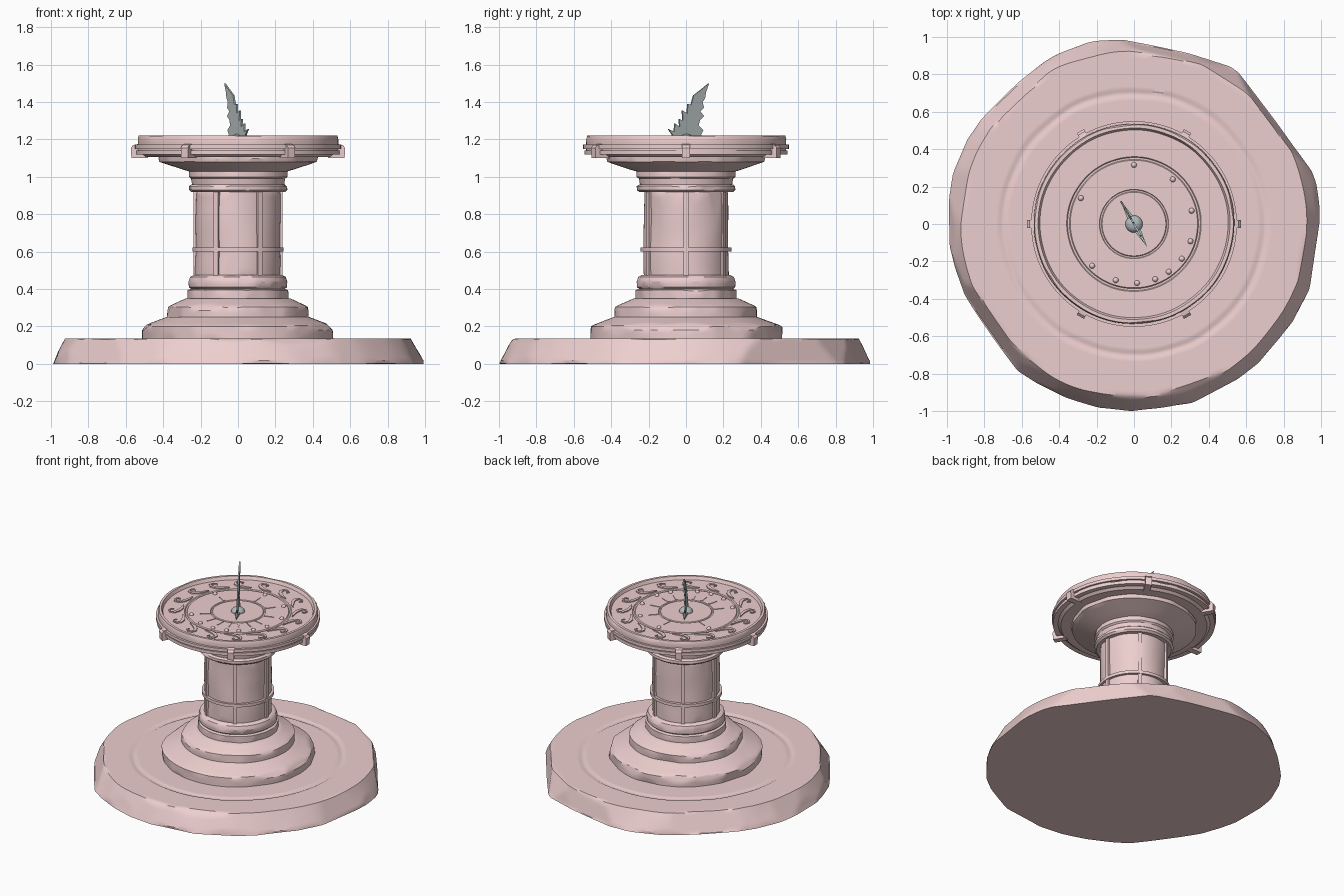
import bpy, bmesh, math, random
from mathutils import Vector, Matrix, noise

if "Cube" in bpy.data.objects:
    bpy.data.objects.remove(bpy.data.objects["Cube"])

random.seed(7)
TAU = math.tau


def material(name, colour):
    m = bpy.data.materials.new(name)
    m.diffuse_color = colour
    m.use_nodes = True
    m.node_tree.nodes["Principled BSDF"].inputs["Base Color"].default_value = m.diffuse_color
    return m


STONE = material("pink_stone", (0.85, 0.62, 0.62, 1))
METAL = material("dull_metal", (0.45, 0.5, 0.5, 1))


def finish(name, bm, mat=STONE):
    bmesh.ops.recalc_face_normals(bm, faces=bm.faces)
    me = bpy.data.meshes.new(name)
    bm.to_mesh(me)
    bm.free()
    ob = bpy.data.objects.new(name, me)
    bpy.context.collection.objects.link(ob)
    me.materials.append(mat)
    bpy.ops.object.select_all(action='DESELECT')
    ob.select_set(True)
    bpy.context.view_layer.objects.active = ob
    bpy.ops.object.shade_smooth_by_angle(angle=math.radians(28))
    return ob


def slice_plane(bm, normal, depth=None, dist=None):
    # flatten everything beyond a plane, leaving a broken stone facet
    n = Vector(normal).normalized()
    d = dist if dist is not None else max(v.co.dot(n) for v in bm.verts) - depth
    for v in bm.verts:
        over = v.co.dot(n) - d
        if over > 0:
            v.co -= n * over


def turned(name, profile, chips=0, depth=0.01, rough=0.0, cuts=(), seg=144, step=0.02):
    # revolve a finely divided profile, then weather it
    pts = [profile[0]]
    for a, b in zip(profile, profile[1:]):
        k = max(1, math.ceil(math.dist(a, b) / step))
        pts += [(a[0] + (b[0] - a[0]) * i / k, a[1] + (b[1] - a[1]) * i / k) for i in range(1, k + 1)]
    bm = bmesh.new()
    rings = [[bm.verts.new((r * math.cos(TAU * i / seg), r * math.sin(TAU * i / seg), z))
              for i in range(seg)] for r, z in pts]
    for lo, hi in zip(rings, rings[1:]):
        for i in range(seg):
            j = (i + 1) % seg
            bm.faces.new((lo[i], lo[j], hi[j], hi[i]))
    bm.faces.new(rings[0])
    bm.faces.new(rings[-1])
    for v in bm.verts:
        s = 1 + rough * noise.noise(v.co * 5)
        v.co.x *= s
        v.co.y *= s
    zmin = min(v.co.z for v in bm.verts)
    for n, d in cuts:
        slice_plane(bm, n, dist=d)
    for i in range(chips):
        a = TAU * (i + random.uniform(-.4, .4)) / chips
        e = random.uniform(-0.25, 0.9)
        slice_plane(bm, (math.cos(a) * math.cos(e), math.sin(a) * math.cos(e), math.sin(e)),
                    depth=depth * random.uniform(0.3, 1.2))
    for v in bm.verts:
        v.co.z = max(v.co.z, zmin)
    return finish(name, bm)


def prism(name, outline, height, matrix, mat=STONE):
    bm = bmesh.new()
    lo = [bm.verts.new((x, y, 0)) for x, y in outline]
    hi = [bm.verts.new((x, y, height)) for x, y in outline]
    bm.faces.new(lo)
    bm.faces.new(hi)
    for i in range(len(lo)):
        j = (i + 1) % len(lo)
        bm.faces.new((lo[i], lo[j], hi[j], hi[i]))
    bm.transform(matrix)
    return finish(name, bm, mat)


def spin(angle, z=0):
    return Matrix.Translation((0, 0, z)) @ Matrix.Rotation(angle, 4, 'Z')


def rect(x0, x1, w):
    return [(x0, -w / 2), (x1, -w / 2), (x1, w / 2), (x0, w / 2)]


def direction(deg, z):
    return (math.cos(math.radians(deg)), math.sin(math.radians(deg)), z)


# Broad broken base slab with a shallow worn groove
big_cuts = [(Vector(direction(a, z)).normalized(), d) for a, z, d in
            ((37, .2, .915), (134, .5, .865), (215, .45, .875), (78, .3, .91), (350, .5, .88))]
turned("base_slab", [(1.0, 0), (.925, .135), (.72, .135), (.71, .13), (.69, .13), (.68, .135), (.4, .135)],
       chips=30, depth=.012, rough=.012, cuts=big_cuts, seg=240)

# Two sloping steps
turned("lower_step", [(.51, .13), (.51, .20), (.49, .21), (.38, .252), (.25, .252)], 18, .014, .02)
turned("upper_step", [(.38, .25), (.38, .305), (.28, .35), (.2, .35)], 14, .012, .02)

# Column foot mouldings
turned("foot_plinth", [(.27, .34), (.27, .395), (.25, .40), (.2, .40)], 12, .006, .01)
turned("foot_moulding", [(.25, .40), (.262, .41), (.264, .44), (.255, .465), (.235, .475), (.15, .475)],
       12, .006, .01)

# Column shaft with chipped facets, framed by ribs and a ring
turned("column_shaft", [(.226, .46), (.226, .93), (.15, .93)], 26, .008, .03)
for i in range(6):
    prism(f"column_rib_{i}", rect(.20, .238, .028), .46, spin(i * TAU / 6, .465))
turned("column_ring", [(.20, .60), (.243, .60), (.243, .622), (.20, .622)])

# Capital collars
turned("capital_lower_band", [(.20, .918), (.25, .918), (.264, .93), (.264, .95), (.25, .96), (.15, .96)],
       10, .005, .01)
turned("capital_collar", [(.245, .95), (.252, .99), (.264, 1.0), (.264, 1.035), (.15, 1.035)], 10, .006, .01)

# Flared bowl under the dial
turned("bowl", [(.25, 1.025), (.30, 1.04), (.42, 1.08), (.43, 1.115), (.2, 1.115)], 18, .012, .02)

# Dial plate with a raised rim and recessed face
FACE = 1.197
turned("dial_plate", [(.40, 1.105), (.49, 1.105), (.515, 1.125), (.535, 1.135), (.535, 1.20), (.53, 1.22),
                      (.512, 1.22), (.502, FACE), (.36, FACE), (.355, FACE - .006), (.345, FACE - .006),
                      (.34, FACE), (.185, FACE), (.182, FACE - .005), (.174, FACE - .005), (.17, FACE),
                      (.03, FACE)], 12, .005, .006)

# Metal-like bands and six clamps around the dial
for i, (r, z) in enumerate(((.55, 1.15), (.543, 1.12))):
    turned(f"dial_band_{i}", [(.5, z), (r, z), (r, z + .022), (.5, z + .022)])
for i in range(6):
    m = spin(i * TAU / 6) @ Matrix.Translation((0, .022, 0)) @ Matrix.Rotation(math.pi / 2, 4, 'X')
    prism(f"dial_clamp_{i}", [(.48, 1.10), (.57, 1.10), (.573, 1.155), (.56, 1.17), (.525, 1.178), (.48, 1.178)],
          .044, m)

# Curling wave ornaments in the outer ring
path = [(-.02, .375, .004), (.10, .378, .020), (.20, .395, .024), (.26, .425, .020), (.25, .452, .014),
        (.19, .462, .010), (.14, .448, .008), (.155, .432, .003)]
centre = [Vector((r * math.cos(t), r * math.sin(t))) for t, r, w in path]
left, right = [], []
for i, (c, p) in enumerate(zip(centre, path)):
    t = (centre[min(i + 1, len(path) - 1)] - centre[max(i - 1, 0)]).normalized()
    side = Vector((-t.y, t.x)) * p[2] / 2
    left.append(tuple(c + side))
    right.append(tuple(c - side))
for i in range(16):
    prism(f"wave_ornament_{i}", left + right[::-1], .012, spin(-i * TAU / 16, FACE - .004))

# Hour studs and tapering hour marks
for i, deg in enumerate((90, 49, 13, -17, -36, -54, -69, -87, -108, -135, 154)):
    a = math.radians(deg)
    bm = bmesh.new()
    bmesh.ops.create_uvsphere(bm, u_segments=12, v_segments=8, radius=.015)
    bm.transform(spin(a, FACE) @ Matrix.Translation((.316, 0, 0)))
    finish(f"hour_stud_{i}", bm)
    prism(f"hour_mark_{i}", [(.19, -.007), (.26, -.002), (.26, .002), (.19, .007)], .006, spin(a, FACE - .002))

# Gnomon: dome, pointed foot and flame-shaped blade
turn = math.atan2(.866, -.5)
bm = bmesh.new()
bmesh.ops.create_uvsphere(bm, u_segments=24, v_segments=12, radius=.046)
bm.transform(Matrix.Translation((0, 0, FACE)) @ Matrix.Diagonal((1, 1, .7, 1)))
finish("gnomon_dome", bm, METAL)
prism("gnomon_foot", [(-.14, 0), (0, -.024), (.14, 0), (0, .024)], .014, spin(turn, FACE - .003), METAL)
flame = [(-.11, 1.195), (-.085, 1.225), (-.11, 1.255), (-.075, 1.242), (-.07, 1.285), (-.04, 1.268), (-.045, 1.31),
         (-.02, 1.30), (-.025, 1.355), (.005, 1.34), (.01, 1.39), (.03, 1.385), (.045, 1.435), (.09, 1.465),
         (.14, 1.50), (.122, 1.455), (.115, 1.42), (.10, 1.40), (.108, 1.37), (.085, 1.35), (.11, 1.325),
         (.085, 1.305), (.075, 1.275), (.105, 1.25), (.09, 1.225), (.11, 1.195)]
prism("gnomon_blade", flame, .01,
      spin(turn) @ Matrix.Translation((0, .005, 0)) @ Matrix.Rotation(math.pi / 2, 4, 'X'), METAL)
